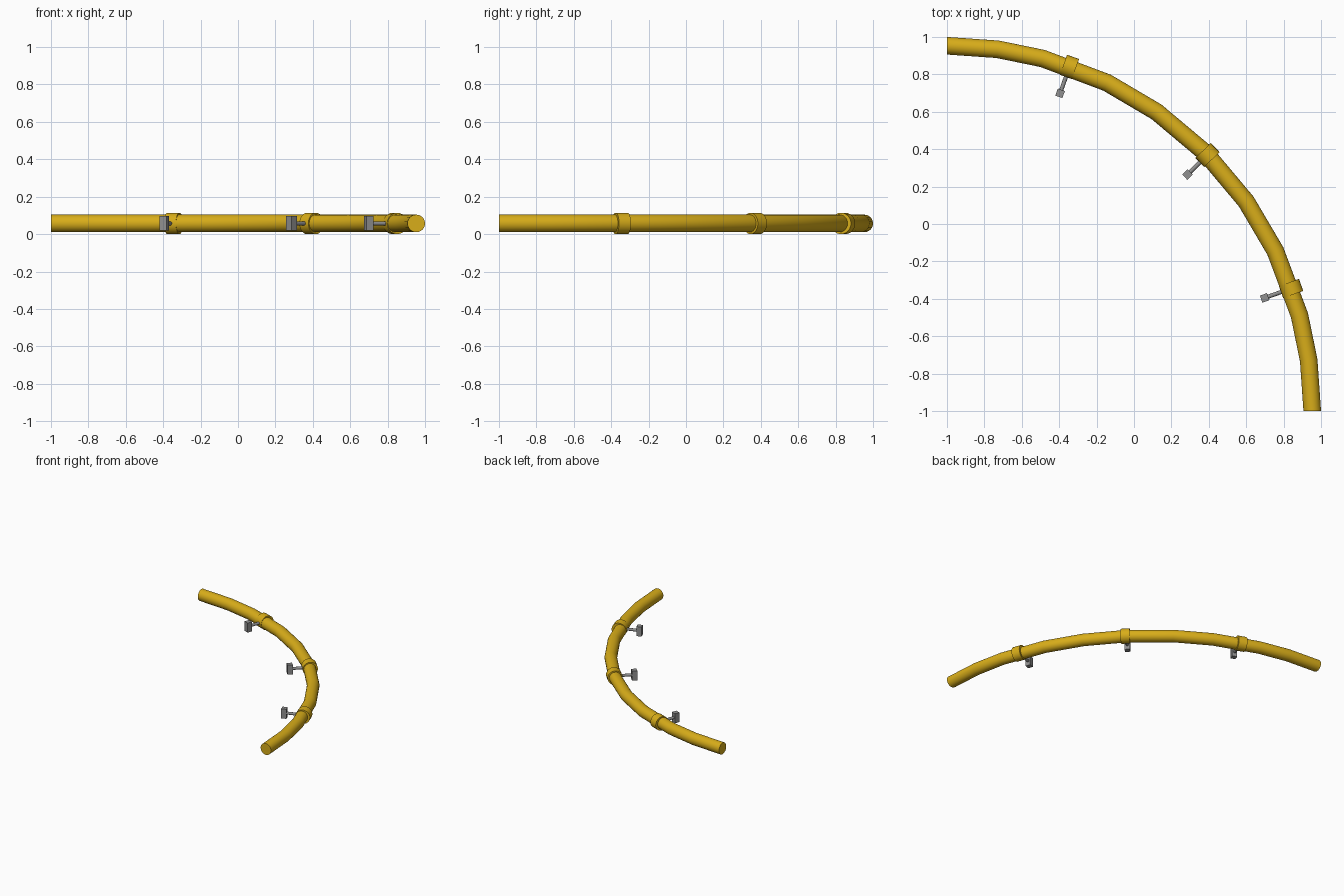
import bpy, bmesh, math
from mathutils import Vector, Matrix

if "Cube" in bpy.data.objects:
    bpy.data.objects.remove(bpy.data.objects["Cube"])

Z = 0.057          # height of the pipe axis
R = 1.953          # bend radius, centred on the (-1, -1) corner
TUBE = 0.047

yellow = bpy.data.materials.new("yellow_paint")
yellow.diffuse_color = (0.69, 0.42, 0.01, 1)
yellow.use_nodes = True
yellow.node_tree.nodes["Principled BSDF"].inputs["Base Color"].default_value = yellow.diffuse_color
grey = bpy.data.materials.new("grey_metal")
grey.diffuse_color = (0.28, 0.28, 0.28, 1)
grey.use_nodes = True
grey.node_tree.nodes["Principled BSDF"].inputs["Base Color"].default_value = grey.diffuse_color


def finish(bm, name, mat, smooth=True):
    bmesh.ops.recalc_face_normals(bm, faces=bm.faces)
    me = bpy.data.meshes.new(name)
    bm.to_mesh(me)
    bm.free()
    ob = bpy.data.objects.new(name, me)
    bpy.context.collection.objects.link(ob)
    me.materials.append(mat)
    if smooth:
        bpy.ops.object.select_all(action='DESELECT')
        ob.select_set(True)
        bpy.context.view_layer.objects.active = ob
        bpy.ops.object.shade_smooth_by_angle(angle=math.radians(30))
    return ob


def on_arc(deg, r=R):
    a = math.radians(deg)
    return Vector((-1 + r * math.cos(a), -1 + r * math.sin(a), Z))


def frame(deg, r=R):
    # local x points outward, local y runs along the pipe
    return Matrix.Translation(on_arc(deg, r)) @ Matrix.Rotation(math.radians(deg), 4, 'Z')


# Curved pipe: round section swept through a quarter turn
bm = bmesh.new()
half = [0, 8, 15.2, 26, 35]
rings = []
for deg in half + [45] + [90 - d for d in reversed(half)]:
    ring = []
    for i in range(24):
        t = 2 * math.pi * i / 24
        p = on_arc(deg, R + TUBE * math.cos(t))
        ring.append(bm.verts.new((p.x, p.y, Z + TUBE * math.sin(t))))
    rings.append(ring)
for a, b in zip(rings, rings[1:]):
    for i in range(24):
        j = (i + 1) % 24
        bm.faces.new((a[i], a[j], b[j], b[i]))
bm.faces.new(rings[0])
bm.faces.new(rings[-1])
finish(bm, "curved_pipe", yellow)

# Three clamps, each with a collar, a stem and a mounting block
for n, deg in enumerate((19.6, 44.5, 70.4), 1):
    bm = bmesh.new()
    bmesh.ops.create_cone(bm, cap_ends=True, segments=24, radius1=0.057, radius2=0.057,
                          depth=0.068, matrix=frame(deg) @ Matrix.Rotation(math.pi / 2, 4, 'X'))
    finish(bm, f"collar_{n}", yellow)

    bm = bmesh.new()
    bmesh.ops.create_cone(bm, cap_ends=True, segments=16, radius1=0.011, radius2=0.011,
                          depth=0.13, matrix=frame(deg, 1.865) @ Matrix.Rotation(math.pi / 2, 4, 'Y'))
    finish(bm, f"stem_{n}", grey)

    bm = bmesh.new()
    bmesh.ops.create_cube(bm, size=1, matrix=frame(deg, 1.803) @ Matrix.Diagonal((0.04, 0.04, 0.078, 1)))
    finish(bm, f"mounting_block_{n}", grey, smooth=False)
